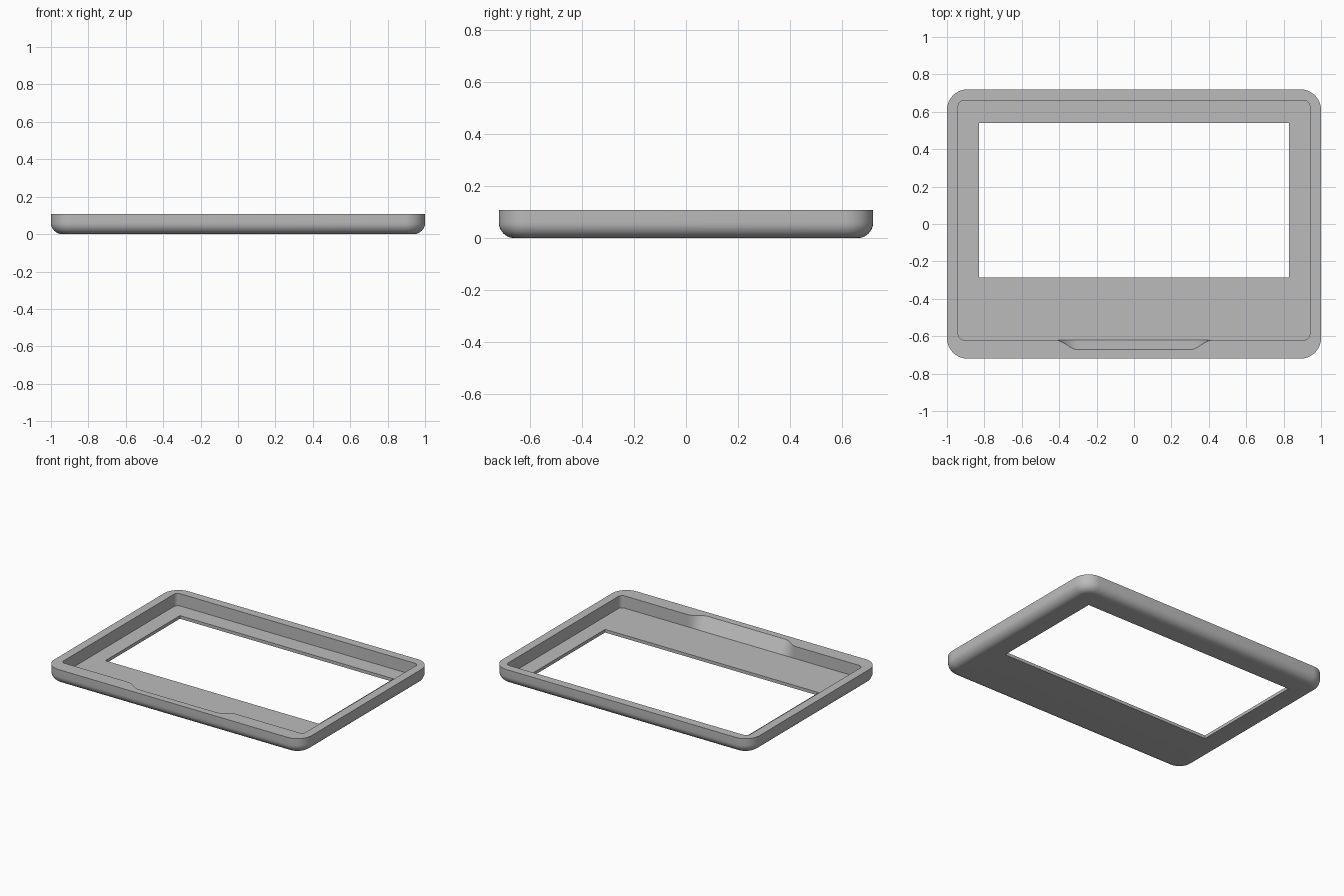
import bpy
import bmesh
import math

cube = bpy.data.objects.get("Cube")
if cube:
    bpy.data.objects.remove(cube)

HALF_X, HALF_Y, HEIGHT = 1.0, 0.72, 0.108
CORNER, FILLET, FLOOR = 0.11, 0.06, 0.022
STEPS = 10

grey = bpy.data.materials.new("Plain grey")
grey.use_nodes = True
grey.diffuse_color = (0.5, 0.5, 0.5, 1)
grey.node_tree.nodes["Principled BSDF"].inputs["Base Color"].default_value = (0.5, 0.5, 0.5, 1)


def rounded_rect(x0, x1, y0, y1, radius):
    """Counter-clockwise outline that starts at the front left corner arc."""
    corners = [(x0 + radius, y0 + radius, 180), (x1 - radius, y0 + radius, 270),
               (x1 - radius, y1 - radius, 0), (x0 + radius, y1 - radius, 90)]
    points = []
    for cx, cy, start in corners:
        for i in range(STEPS + 1):
            a = math.radians(start + 90 * i / STEPS)
            points.append((cx + radius * math.cos(a), cy + radius * math.sin(a)))
    return points


def add_loop(bm, points, z):
    verts = [bm.verts.new((x, y, z)) for x, y in points]
    edges = [bm.edges.new((v, verts[(i + 1) % len(verts)])) for i, v in enumerate(verts)]
    return verts, edges


def wall(bm, lower, upper):
    a, b = lower[0], upper[0]
    for i in range(len(a)):
        j = (i + 1) % len(a)
        bm.faces.new((a[i], a[j], b[j], b[i]))


def ring(bm, outside, inside):
    bmesh.ops.triangle_fill(bm, edges=outside[1] + inside[1], use_beauty=True)


bm = bmesh.new()

# Outer shell: rounded bottom edge, then straight side
outer = []
for i in range(STEPS + 1):
    a = math.pi / 2 * i / STEPS
    inset = FILLET * (1 - math.sin(a))
    outline = rounded_rect(-HALF_X + inset, HALF_X - inset,
                           -HALF_Y + inset, HALF_Y - inset, CORNER - inset)
    outer.append(add_loop(bm, outline, FILLET * (1 - math.cos(a))))
outer.append(add_loop(bm, rounded_rect(-HALF_X, HALF_X, -HALF_Y, HALF_Y, CORNER), HEIGHT))
for lower, upper in zip(outer, outer[1:]):
    wall(bm, lower, upper)

# Cavity: the front wall leans outward in a shallow finger scoop
cavity = rounded_rect(-0.94, 0.94, -0.62, 0.66, 0.03)
front, rest = cavity[:STEPS + 1], cavity[STEPS + 1:]
scoop_base, scoop_rim = [], []
for side in (-1, 1):
    for i in range(STEPS + 1):
        t = i / STEPS if side < 0 else 1 - i / STEPS
        x = side * (0.42 - 0.12 * t)
        scoop_base.append((x, -0.62))
        scoop_rim.append((x, -0.62 - 0.052 * t * t * (3 - 2 * t)))
floor_loop = add_loop(bm, front + scoop_base + rest, FLOOR)
rim_loop = add_loop(bm, front + scoop_rim + rest, HEIGHT)
wall(bm, floor_loop, rim_loop)

# Screen window through the floor
window = [(-0.83, -0.287), (0.83, -0.287), (0.83, 0.54), (-0.83, 0.54)]
window_low = add_loop(bm, window, 0)
window_high = add_loop(bm, window, FLOOR)
wall(bm, window_low, window_high)

# Flat rings: underside, cavity floor and top rim
ring(bm, outer[0], window_low)
ring(bm, floor_loop, window_high)
ring(bm, outer[-1], rim_loop)
bmesh.ops.recalc_face_normals(bm, faces=bm.faces[:])

mesh = bpy.data.meshes.new("bezel_frame")
bm.to_mesh(mesh)
bm.free()
mesh.materials.append(grey)
frame = bpy.data.objects.new("bezel_frame", mesh)
bpy.context.collection.objects.link(frame)

bpy.ops.object.select_all(action='DESELECT')
frame.select_set(True)
bpy.context.view_layer.objects.active = frame
bpy.ops.object.shade_smooth_by_angle(angle=math.radians(35))
